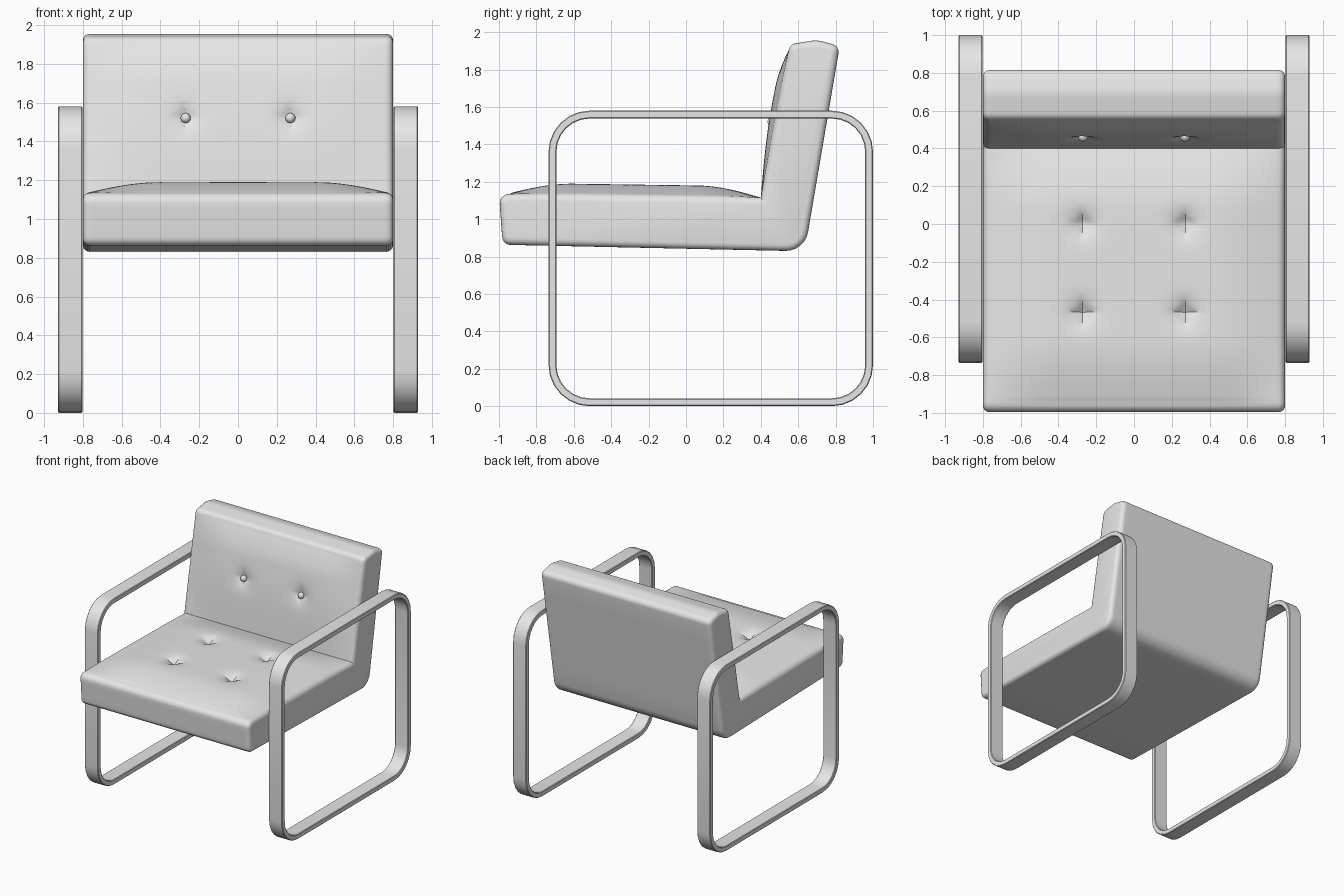
import bpy, bmesh, math
from mathutils import Vector

if "Cube" in bpy.data.objects:
    bpy.data.objects.remove(bpy.data.objects["Cube"])

grey = bpy.data.materials.new("light grey")
grey.diffuse_color = (0.8, 0.8, 0.8, 1)
grey.use_nodes = True
grey.node_tree.nodes["Principled BSDF"].inputs["Base Color"].default_value = grey.diffuse_color


def finish(bm, name, angle=35):
    bmesh.ops.recalc_face_normals(bm, faces=bm.faces)
    me = bpy.data.meshes.new(name)
    bm.to_mesh(me)
    bm.free()
    ob = bpy.data.objects.new(name, me)
    bpy.context.collection.objects.link(ob)
    me.materials.append(grey)
    bpy.ops.object.select_all(action='DESELECT')
    ob.select_set(True)
    bpy.context.view_layer.objects.active = ob
    bpy.ops.object.shade_smooth_by_angle(angle=math.radians(angle))
    return ob


def rounded(corners, seg):
    """Round each (y, z, radius) corner; returns a list of arcs."""
    arcs, n = [], len(corners)
    for i, (y, z, r) in enumerate(corners):
        p = Vector((y, z))
        if r == 0:
            arcs.append([p])
            continue
        a = (Vector(corners[i - 1][:2]) - p).normalized()
        b = (Vector(corners[(i + 1) % n][:2]) - p).normalized()
        half = a.angle(b) / 2
        t = r / math.tan(half)
        c = p + (a + b).normalized() * r / math.sin(half)
        s, e = p + a * t - c, p + b * t - c
        sweep = math.pi - 2 * half
        arcs.append([c + (s * math.sin((1 - k / seg) * sweep) + e * math.sin(k / seg * sweep))
                     / math.sin(sweep) for k in range(seg + 1)])
    return arcs


def loft(loops, bm, closed):
    rings = [[bm.verts.new(p) for p in lp] for lp in loops]
    pairs = list(zip(rings, rings[1:])) + ([(rings[-1], rings[0])] if closed else [])
    for r0, r1 in pairs:
        for i in range(len(r0)):
            j = (i + 1) % len(r0)
            bm.faces.new((r0[i], r0[j], r1[j], r1[i]))
    return rings


# Cushion side profile (y, z, radius), starting at the crease of seat and back
corners = [(0.40, 1.115, 0), (-1.0, 1.135, 0.05), (-0.98, 0.863, 0.045), (0.635, 0.828, 0.12),
           (0.822, 1.925, 0.045), (0.70, 1.958, 0.15), (0.555, 1.935, 0.045)]
arcs = rounded(corners, 6)
profile, tags = [], []
for i, arc in enumerate(arcs):
    profile += arc
    tags += [None] * len(arc)
    nxt = arcs[(i + 1) % len(arcs)][0]
    kind = {0: "seat", 6: "back"}.get(i)
    steps = {"seat": 76, "back": 46}.get(kind, 6)
    for k in range(1, steps):
        profile.append(arc[-1].lerp(nxt, k / steps))
        tags.append(kind)

# Outward mitred normals of the profile
normals, count = [], len(profile)
for i, p in enumerate(profile):
    d1 = (p - profile[i - 1]).normalized()
    d2 = (profile[(i + 1) % count] - p).normalized()
    n1, n2 = Vector((-d1.y, d1.x)), Vector((-d2.y, d2.x))
    normals.append((n1 + n2) / (1 + n1.dot(n2)))
area = sum(profile[i - 1].x * p.y - p.x * profile[i - 1].y for i, p in enumerate(profile))
if area > 0:
    normals = [-n for n in normals]


def ramp(v, width):
    return math.sin(min(1, max(0, v / width)) * math.pi / 2)


def dimple(dx, dy, reach=0.13):
    star = (math.sqrt(abs(dx)) + math.sqrt(abs(dy))) ** 2 / reach
    pit = math.exp(-(dx * dx + dy * dy) / 0.006)
    return 0.5 * max(0, 1 - star) + 0.5 * pit


def puff(kind, x, p):
    side = ramp(0.8 - abs(x), 0.4)
    if kind == "seat":
        h = 0.06 * side * min(ramp(p.x + 0.96, 0.36), ramp(0.4 - p.x, 0.34))
        return h - 0.05 * (dimple(abs(x) - 0.27, p.x) + dimple(abs(x) - 0.27, p.x + 0.47))
    if kind == "back":
        h = 0.034 * side * min(ramp(p.y - 1.115, 0.5), ramp(1.91 - p.y, 0.22))
        return h - 0.035 * dimple(abs(x) - 0.27, p.y - 1.52)
    return 0


# Padded seat and back in one piece, with rounded side edges
r, stations = 0.035, []
for k in range(5):
    a = k / 4 * math.pi / 2
    stations.append((-0.8 + r * (1 - math.cos(a)), r * (1 - math.sin(a))))
stations += [(-0.765 + 1.53 * k / 84, 0) for k in range(1, 84)]
stations += [(-x, ins) for x, ins in reversed(stations[:5])]
loops = []
for x, inset in stations:
    loop = []
    for p, n, kind in zip(profile, normals, tags):
        q = p + n * (puff(kind, x, p) - inset)
        loop.append((x, q.x, q.y))
    loops.append(loop)
bm = bmesh.new()
rings = loft(loops, bm, False)
bm.faces.new(rings[0])
bm.faces.new(rings[-1])
finish(bm, "cushion")

# Buttons on the backrest
for side, label in ((-1, "left"), (1, "right")):
    bm = bmesh.new()
    bmesh.ops.create_uvsphere(bm, u_segments=16, v_segments=10, radius=0.026)
    bmesh.ops.translate(bm, verts=bm.verts, vec=(side * 0.27, 0.462, 1.52))
    finish(bm, label + "_button")


# Flat-bar loop frames that act as legs and armrests
def bar_loop(t):
    r = 0.22 - t
    y0, y1, z0, z1 = -0.735 + t, 1.0 - t, t, 1.58 - t
    return sum(rounded([(y0, z0, r), (y1, z0, r), (y1, z1, r), (y0, z1, r)], 6), [])


w, b = 0.042, 0.005
section = [(0.803, b), (0.803 + b, 0), (0.928 - b, 0), (0.928, b),
           (0.928, w - b), (0.928 - b, w), (0.803 + b, w), (0.803, w - b)]
for side, label in ((-1, "left"), (1, "right")):
    bm = bmesh.new()
    loft([[(side * x, p.x, p.y) for p in bar_loop(t)] for x, t in section], bm, True)
    finish(bm, label + "_frame", 30)
